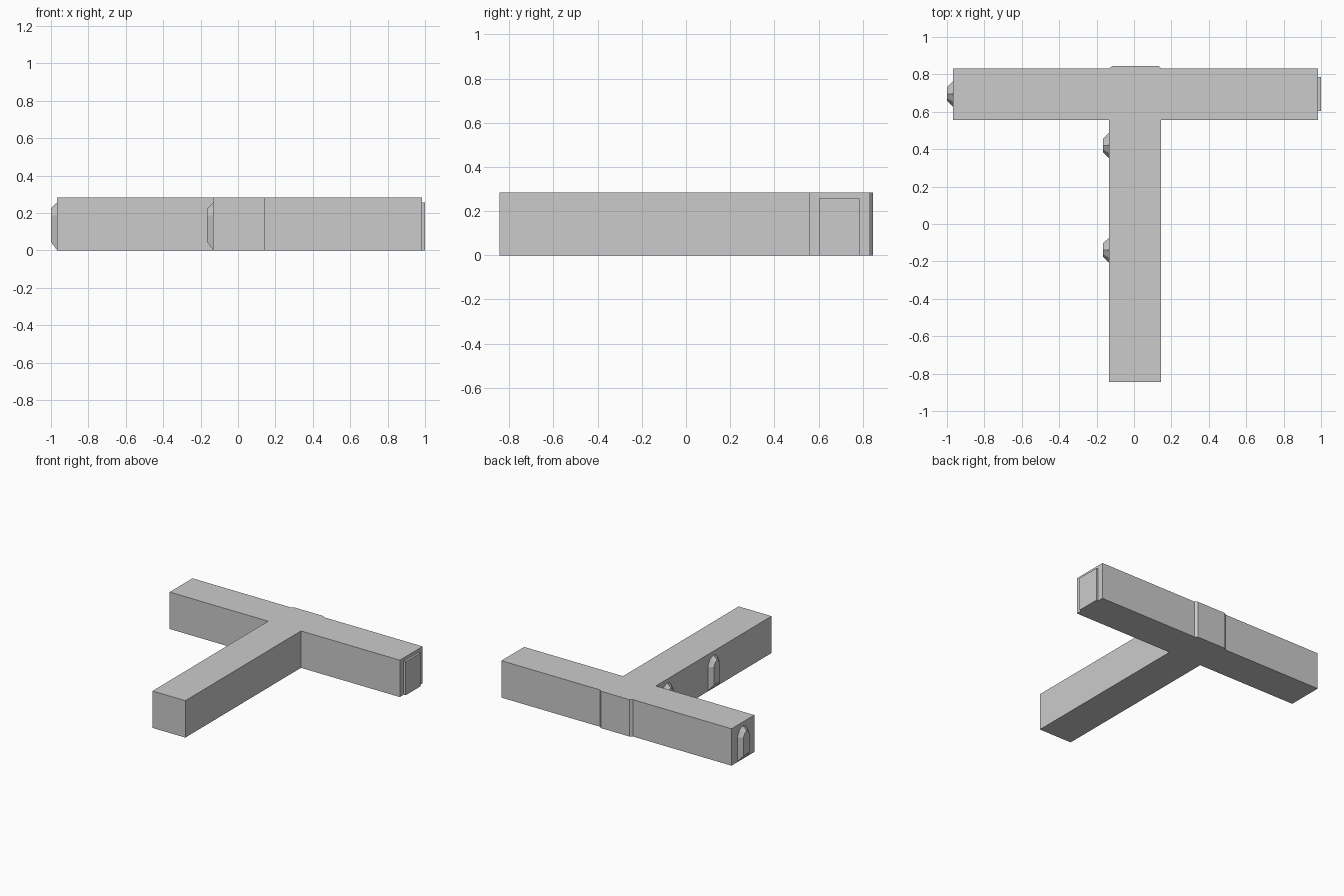
import bpy, bmesh

if "Cube" in bpy.data.objects:
    bpy.data.objects.remove(bpy.data.objects["Cube"])


def loft(name, rings):
    """Closed flat-faced solid joining equal-length rings of 3D points."""
    bm = bmesh.new()
    loops = [[bm.verts.new(p) for p in ring] for ring in rings]
    n = len(loops[0])
    for a, b in zip(loops, loops[1:]):
        for i in range(n):
            j = (i + 1) % n
            bm.faces.new((a[i], a[j], b[j], b[i]))
    bm.faces.new(loops[0][::-1])
    bm.faces.new(loops[-1])
    bmesh.ops.recalc_face_normals(bm, faces=bm.faces)
    mesh = bpy.data.meshes.new(name)
    bm.to_mesh(mesh)
    bm.free()
    obj = bpy.data.objects.new(name, mesh)
    bpy.context.collection.objects.link(obj)
    return obj


def prism(name, outline, z0, z1):
    return loft(name, [[(x, y, z) for x, y in outline] for z in (z0, z1)])


H = 0.283
X0, X1 = -0.969, 0.984      # crossbar ends
Y0, Y1 = 0.556, 0.832       # crossbar front and back
S0, S1 = -0.134, 0.145      # stem sides

# T-shaped corridor
prism("corridor", [(X0, Y0), (S0, Y0), (S0, -0.845), (S1, -0.845), (S1, Y0),
                   (X1, Y0), (X1, Y1), (X0, Y1)], 0, H)

# Bevelled panel on the back, opposite the stem
prism("back_panel", [(-0.132, Y1 - 0.005), (-0.132, Y1), (-0.115, 0.846),
                     (0.13, 0.846), (0.147, Y1), (0.147, Y1 - 0.005)], 0, H)

# Doorway block on the right end
prism("end_doorway", [(X1 - 0.01, 0.603), (1.0, 0.603), (1.0, 0.785),
                      (X1 - 0.01, 0.785)], 0, 0.257)

# Arched, tapering niches on the left-facing walls
half_base = [(0.067, 0.004), (0.067, 0.19), (0.04, 0.237)]
half_tip = [(0.037, 0.045), (0.037, 0.185), (0.022, 0.212)]


def arch(half, top):
    return half + [(0, top)] + [(-y, z) for y, z in reversed(half)]


for i, (wall, yc) in enumerate([(X0, 0.695), (S0, 0.42), (S0, -0.14)]):
    base, tip = arch(half_base, 0.255), arch(half_tip, 0.225)
    loft(f"arched_niche_{i + 1}",
         [[(wall, yc + y, z) for y, z in base],
          [(wall - 0.031, yc + y, z) for y, z in tip]])
